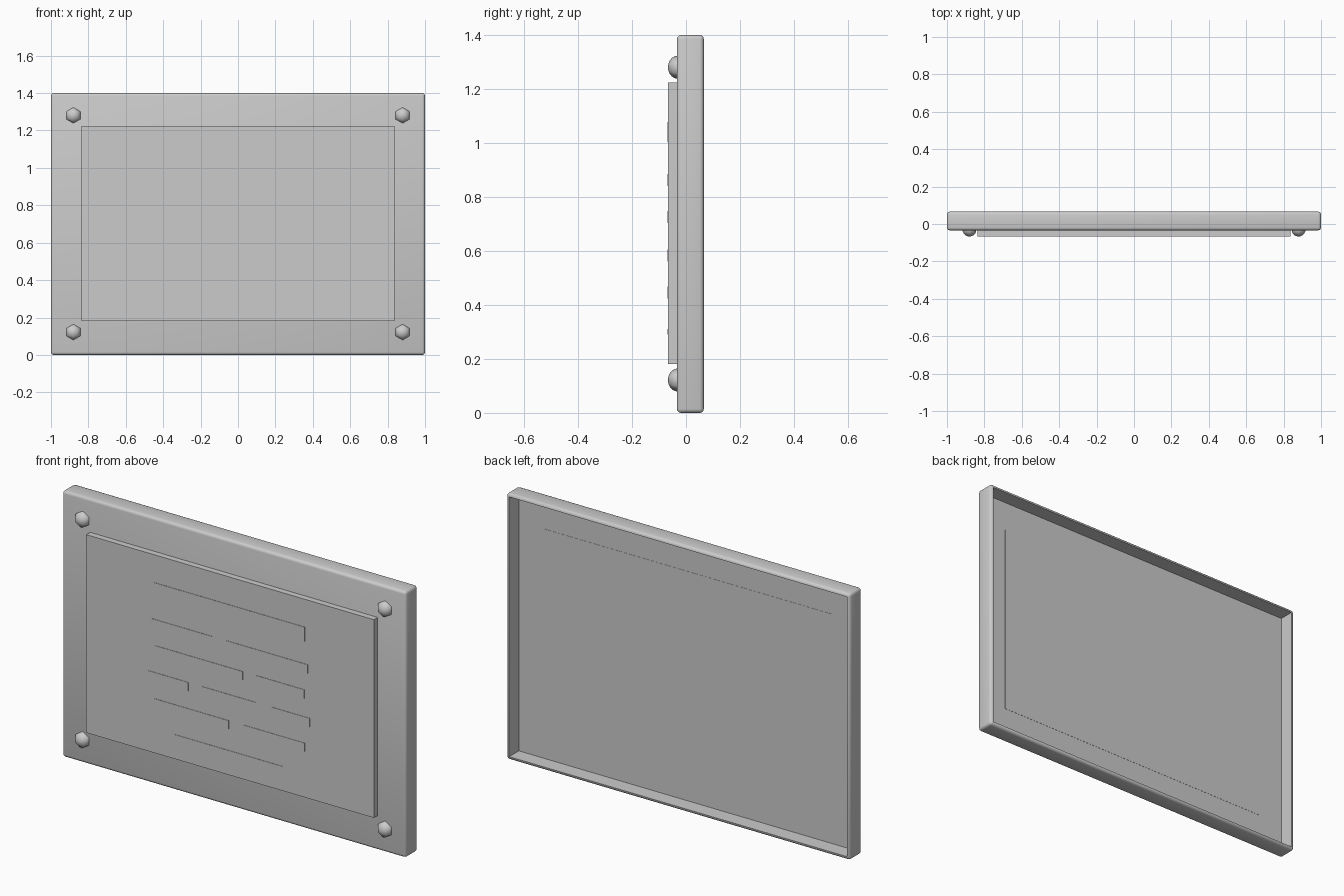
import bpy, bmesh, math
from mathutils import Matrix, Vector

if "Cube" in bpy.data.objects:
    bpy.data.objects.remove(bpy.data.objects["Cube"])

grey = bpy.data.materials.new("plain_grey")
grey.diffuse_color = (0.6, 0.6, 0.6, 1)
grey.use_nodes = True
grey.node_tree.nodes["Principled BSDF"].inputs["Base Color"].default_value = grey.diffuse_color


def finish(name, bm, smooth=True):
    bmesh.ops.recalc_face_normals(bm, faces=bm.faces)
    mesh = bpy.data.meshes.new(name)
    bm.to_mesh(mesh)
    bm.free()
    mesh.materials.append(grey)
    obj = bpy.data.objects.new(name, mesh)
    bpy.context.collection.objects.link(obj)
    if smooth:
        bpy.ops.object.select_all(action='DESELECT')
        obj.select_set(True)
        bpy.context.view_layer.objects.active = obj
        bpy.ops.object.shade_smooth_by_angle(angle=math.radians(35))
    return obj


def add_box(bm, x0, x1, y0, y1, z0, z1):
    centre = Vector((x0 + x1, y0 + y1, z0 + z1)) / 2
    size = Matrix.Diagonal((x1 - x0, y1 - y0, z1 - z0, 1))
    bmesh.ops.create_cube(bm, size=1, matrix=Matrix.Translation(centre) @ size)


# Backing tray: rounded slab hollowed out from behind, leaving a thin rim
FRONT, BACK, FLOOR = -0.034, 0.066, -0.014
bm = bmesh.new()
add_box(bm, -1, 1, FRONT, BACK, 0, 1.4)
bmesh.ops.bevel(bm, geom=bm.edges[:], offset=0.015, segments=3,
                profile=0.5, affect='EDGES')
back = max(bm.faces, key=lambda f: f.calc_center_median().y)
bmesh.ops.inset_region(bm, faces=[back], thickness=0.003)
floor = bmesh.ops.extrude_discrete_faces(bm, faces=[back])['faces'][0]
bmesh.ops.translate(bm, verts=floor.verts, vec=(0, FLOOR - BACK, 0))
finish("backing_tray", bm)

# Raised panel, set through the tray floor
PANEL = -0.066
bm = bmesh.new()
add_box(bm, -0.837, 0.837, PANEL, FLOOR + 0.001, 0.182, 1.224)
finish("raised_panel", bm, smooth=False)

# Raised bars on the panel: top height, bar height, x spans
rows = [
    (1.078, 0.075, [(-0.443, 0.435)]),
    (0.885, 0.045, [(-0.46, -0.105), (-0.024, 0.453)]),
    (0.748, 0.045, [(-0.438, 0.074), (0.154, 0.433)]),
    (0.606, 0.045, [(-0.478, -0.242), (-0.162, 0.154), (0.24, 0.465)]),
    (0.468, 0.045, [(-0.438, -0.007), (0.08, 0.435)]),
    (0.311, 0.02, [(-0.323, 0.312)]),
]
bm = bmesh.new()
for top, height, spans in rows:
    for x0, x1 in spans:
        add_box(bm, x0, x1, PANEL - 0.002, PANEL + 0.002, top - height, top)
finish("panel_bars", bm, smooth=False)

# Six-sided domed bolt heads at the corners
for side, x in (("left", -0.88), ("right", 0.88)):
    for level, z in (("lower", 0.122), ("upper", 1.281)):
        bm = bmesh.new()
        bmesh.ops.create_uvsphere(bm, u_segments=6, v_segments=10, radius=1)
        place = (Matrix.Translation((x, -0.03, z))
                 @ Matrix.Rotation(math.pi / 2, 4, 'X')
                 @ Matrix.Diagonal((0.043, 0.043, 0.037, 1)))
        bmesh.ops.transform(bm, matrix=place, verts=bm.verts)
        # keep only the part in front of the tray face
        bmesh.ops.bisect_plane(bm, geom=bm.verts[:] + bm.edges[:] + bm.faces[:],
                               plane_co=(0, -0.03, 0), plane_no=(0, 1, 0),
                               clear_outer=True)
        bmesh.ops.holes_fill(bm, edges=[e for e in bm.edges if e.is_boundary])
        obj = finish(f"{level}_{side}_bolt", bm, smooth=False)
        for poly in obj.data.polygons:
            poly.use_smooth = poly.normal.y < 0.9
